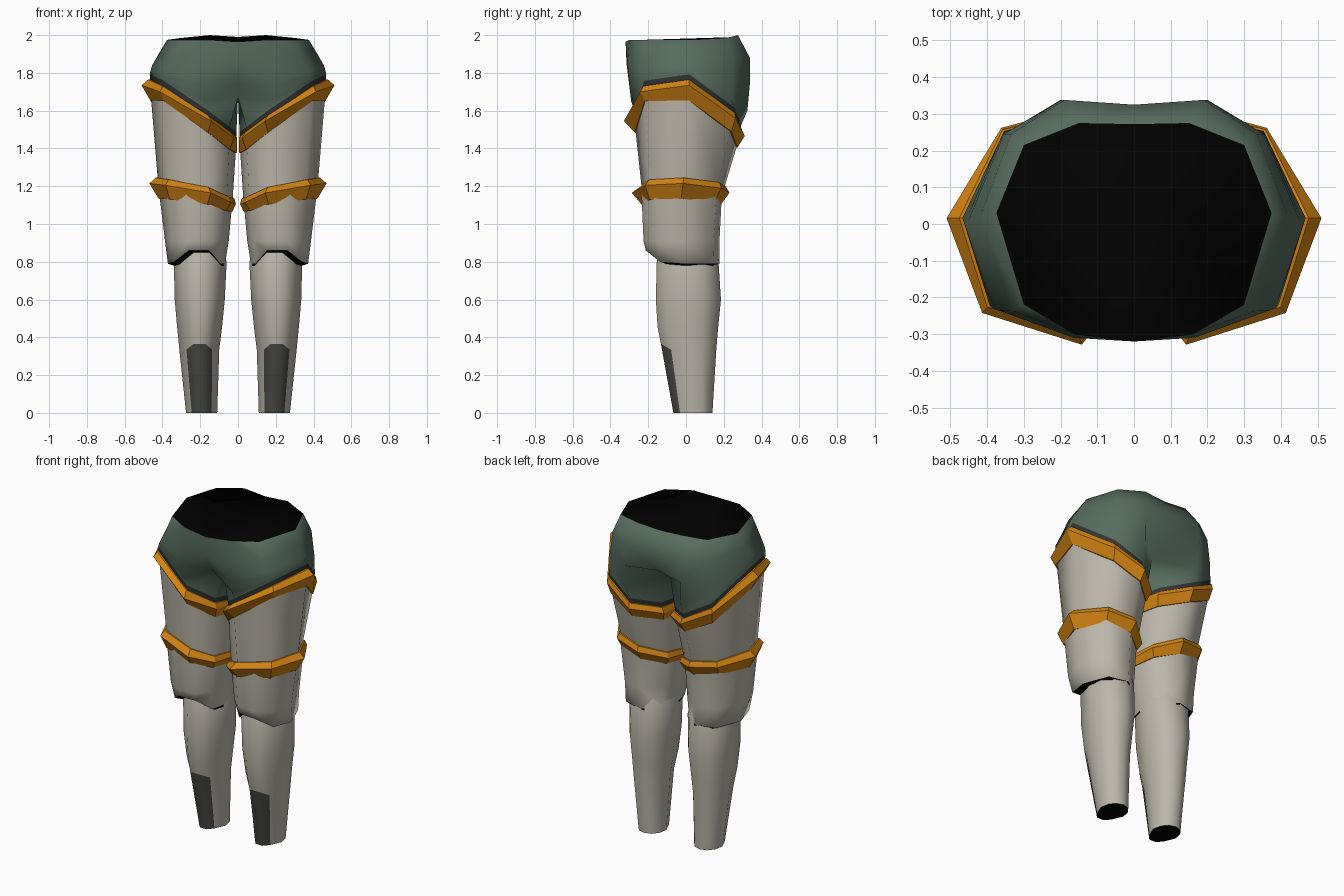
import bpy, math

if "Cube" in bpy.data.objects:
    bpy.data.objects.remove(bpy.data.objects["Cube"])


def material(name, rgb):
    m = bpy.data.materials.new(name)
    m.diffuse_color = (*rgb, 1)
    m.use_nodes = True
    m.node_tree.nodes["Principled BSDF"].inputs["Base Color"].default_value = m.diffuse_color
    return m


GREEN = material("muted_green", (0.094, 0.150, 0.113))
STRIP = material("dark_strip", (0.030, 0.034, 0.033))
BEIGE = material("warm_grey", (0.50, 0.47, 0.40))
ORANGE = material("orange", (0.64, 0.225, 0.006))
PATCH = material("dark_grey", (0.066, 0.066, 0.060))
BLACK = material("black", (0.0, 0.0, 0.0))

# limb profiles: z, inner x, outer x, front y, back y
THIGH = [(1.85, 0.0, 0.47, -0.30, 0.335), (1.68, 0.0, 0.462, -0.29, 0.32),
         (1.45, 0.01, 0.445, -0.275, 0.285), (1.24, 0.015, 0.425, -0.245, 0.22),
         (1.12, 0.03, 0.415, -0.24, 0.185), (0.90, 0.05, 0.385, -0.23, 0.18),
         (0.78, 0.07, 0.37, -0.195, 0.18)]
SHIN = [(0.90, 0.09, 0.31, -0.13, 0.14), (0.80, 0.06, 0.34, -0.16, 0.172),
        (0.60, 0.07, 0.335, -0.165, 0.185), (0.45, 0.085, 0.322, -0.155, 0.17),
        (0.33, 0.10, 0.31, -0.13, 0.16), (0.0, 0.11, 0.275, -0.07, 0.14)]


def angles(*degrees):
    return [math.radians(a) for a in degrees]


# column directions round the limb: outer, back, inner, front
COLS = angles(0, 57, 100, 145, 180, 215, 254, 312)
CUFF_COLS = angles(0, 55, 100, 145, 180, 215, 248, 284, 320)
SHIN_COLS = angles(0, 30, 60, 90, 120, 150, 180, 225, 255, 285, 315)


def point(table, angle, z, grow=0.0, scale=1.0):
    """Point on a limb's oval section at height z."""
    z2 = min(max(z, table[-1][0]), table[0][0])
    for a, b in zip(table, table[1:]):
        if b[0] <= z2 <= a[0]:
            t = (a[0] - z2) / (a[0] - b[0])
            x0, x1, y0, y1 = [p + (q - p) * t for p, q in zip(a[1:], b[1:])]
            break
    c, s = math.cos(angle), math.sin(angle)
    c = math.copysign(abs(c) ** 0.92, c) * scale
    s = math.copysign(abs(s) ** 0.92, s) * scale
    x = (x0 + x1) / 2 + c * ((x1 - x0) / 2 + grow)
    y = (y0 + y1) / 2 + s * ((y1 - y0) / 2 + grow)
    return (max(x, 0.004), y, z)


def ring(table, zs, cols=COLS, grow=0.0):
    grows = grow if isinstance(grow, list) else [grow] * len(cols)
    scales = [0.95 if cols is COLS and i == 1 else 1 for i in range(len(cols))]
    return [point(table, *p) for p in zip(cols, zs, grows, scales)]


def loft(name, rows, mats, pick=lambda r, c: 0, skip=lambda r, c: False,
         top=None, bottom=None, smooth=35):
    """Skin rows from top to bottom and mirror to the other leg."""
    n = len(rows[0])
    verts = [v for row in rows for v in row]
    faces, idx = [], []
    for r in range(len(rows) - 1):
        for c in range(n):
            if skip(r, c):
                continue
            d = (c + 1) % n
            faces.append((r * n + c, r * n + n + c, r * n + n + d, r * n + d))
            idx.append(pick(r, c))
    if top is not None:
        faces.append(tuple(range(n)))
        idx.append(top)
    if bottom is not None:
        faces.append(tuple(reversed(range(len(verts) - n, len(verts)))))
        idx.append(bottom)
    me = bpy.data.meshes.new(name)
    me.from_pydata(verts, [], faces)
    for m in mats:
        me.materials.append(m)
    for f, i in zip(me.polygons, idx):
        f.material_index = i
    ob = bpy.data.objects.new(name, me)
    bpy.context.collection.objects.link(ob)
    mod = ob.modifiers.new("mirror", "MIRROR")
    mod.merge_threshold = 0.002
    if smooth:
        bpy.ops.object.select_all(action="DESELECT")
        ob.select_set(True)
        bpy.context.view_layer.objects.active = ob
        bpy.ops.object.shade_smooth_by_angle(angle=math.radians(smooth))
    return ob


# ridge heights of the two orange bands, per column
UPPER = [1.735, 1.56, 1.465, 1.43, 1.43, 1.455, 1.545, 1.70]
LOWER = [1.215, 1.19, 1.165, 1.12, 1.105, 1.115, 1.165, 1.205]


def shift(zs, d):
    return [z + d for z in zs]


# hips: half shell closed along the middle, with leg openings below
hips = [
    [(.375, .03, 1.975), (.30, .215, 1.985), (.15, .275, 2.0), (0, .272, 1.99),
     (0, 0, 1.98), (0, -.32, 1.965), (.16, -.30, 1.975), (.30, -.22, 1.975)],
    [(.42, .02, 1.90), (.335, .245, 1.88), (.19, .338, 1.88), (0, .325, 1.87),
     (0, 0, 1.86), (0, -.315, 1.85), (.165, -.31, 1.85), (.335, -.235, 1.88)],
    [(.455, 0, 1.84), (.355, .245, 1.73), (.20, .338, 1.74), (0, .28, 1.74),
     (0, 0, 1.74), (0, -.26, 1.74), (.17, -.30, 1.73), (.37, -.235, 1.81)],
    [(.462, 0, 1.815), (.36, .24, 1.66), (.19, .325, 1.60), (0, .16, 1.67),
     (0, 0, 1.68), (0, -.14, 1.67), (.165, -.29, 1.65), (.385, -.23, 1.785)],
    ring(THIGH, shift(UPPER, 0.058)),
    ring(THIGH, shift(UPPER, 0.01)),
]
loft("hips", hips, [GREEN, STRIP, BLACK], smooth=68,
     pick=lambda r, c: 1 if r == 4 else 0,
     skip=lambda r, c: r < 3 and c in (3, 4), top=2)

# thigh
thigh = [ring(THIGH, shift(UPPER, 0.01)), ring(THIGH, shift(UPPER, -0.045)),
         ring(THIGH, shift(LOWER, 0.03)), ring(THIGH, shift(LOWER, -0.03))]
loft("thigh", thigh, [BEIGE], smooth=75)

# knee cuff with an arched lower edge and a black ledge
cuff_top = LOWER[:6] + [1.155, 1.18, 1.205]
cuff_z = [0.79] * 6 + [0.86, 0.86, 0.80]
cuff = [ring(THIGH, shift(cuff_top, -0.02), CUFF_COLS),
        ring(THIGH, [0.91] * 9, CUFF_COLS),
        ring(THIGH, cuff_z, CUFF_COLS),
        ring(SHIN, shift(cuff_z, -0.012), CUFF_COLS, -0.004)]
loft("knee_cuff", cuff, [BEIGE, BLACK], smooth=70,
     pick=lambda r, c: 1 if r == 2 else 0)


# raised orange bands with a sharp outer ridge
def band(name, zs, out, drop):
    low = [z - d for z, d in zip(zs, drop)]
    rows = [ring(THIGH, shift(zs, 0.03), grow=-0.006),
            ring(THIGH, shift(zs, 0.03), grow=0.01),
            ring(THIGH, zs, grow=out),
            ring(THIGH, low, grow=0.005),
            ring(THIGH, low, grow=-0.006)]
    loft(name, rows, [ORANGE], smooth=0)


band("upper_band", UPPER, [.046, .02, .028, .03, .02, .03, .06, .032],
     [.08, .07, .06, .055, .055, .06, .06, .05])
band("lower_band", LOWER, [.046, .03, .035, .03, .02, .03, .055, .035],
     [.08, .075, .06, .045, .04, .045, .06, .075])

# shin with a dark front patch and black underside
n = len(SHIN_COLS)
patch_top = [0.335] * n
patch_top[8] = patch_top[9] = 0.365


def shin_row(zs, corner):
    return [point(SHIN, a, z, 0, corner if i in (7, 10) else 1)
            for i, (a, z) in enumerate(zip(SHIN_COLS, zs))]


shin = [shin_row([z] * n, k) for z, k in
        ((0.90, 1), (0.80, 0.98), (0.60, 0.97), (0.45, 0.93))]
shin += [shin_row(patch_top, 0.88), shin_row([0.01] * n, 0.88),
         shin_row([0.0] * n, 0.88)]
loft("shin", shin, [BEIGE, PATCH, BLACK], bottom=2, smooth=60,
     pick=lambda r, c: 1 if r >= 4 and c in (7, 8, 9) else 0)
